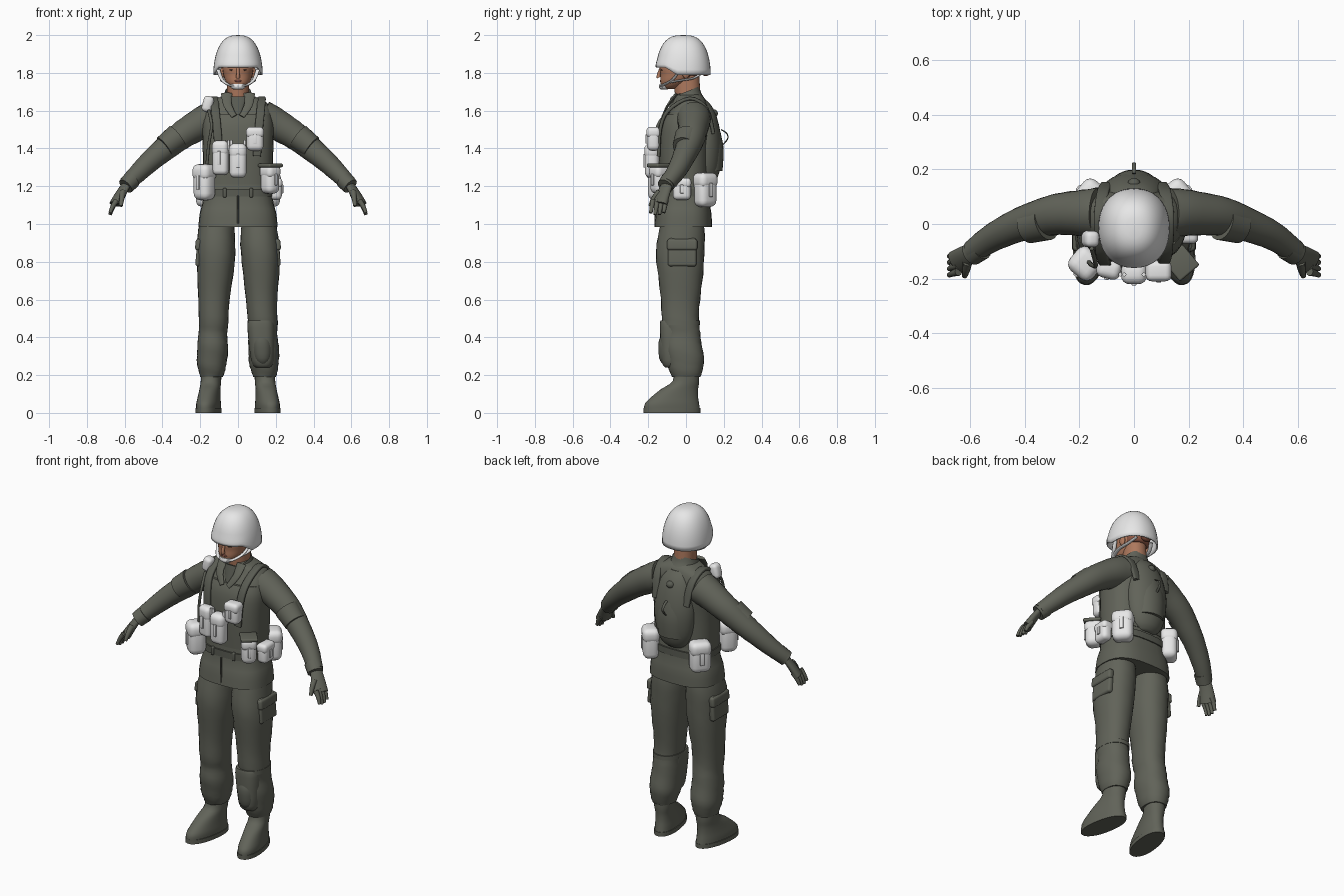
import bpy, bmesh, math
from mathutils import Vector, Matrix

if "Cube" in bpy.data.objects:
    bpy.data.objects.remove(bpy.data.objects["Cube"], do_unlink=True)

made = []
ACROSS = Vector((1, 0, 0))
DEPTH = Vector((0, 1, 0))
UP = Vector((0, 0, 1))


def material(name, *rgb):
    mat = bpy.data.materials.new(name)
    mat.use_nodes = True
    mat.diffuse_color = (*rgb, 1)
    shader = next(node for node in mat.node_tree.nodes if node.type == "BSDF_PRINCIPLED")
    shader.inputs["Base Color"].default_value = (*rgb, 1)
    return mat


OLIVE = material("olive cloth", .12, .125, .1)
WEBBING = material("dark olive webbing", .1, .105, .085)
WHITE = material("white gear", .8, .8, .8)
SKIN = material("skin", .42, .19, .11)
LIPS = material("lips", .3, .1, .08)
HAIR = material("auburn hair", .28, .1, .06)
DARK = material("dark eyes", .05, .03, .02)


def finish(name, bm, mat):
    bmesh.ops.remove_doubles(bm, verts=bm.verts, dist=1e-5)
    bmesh.ops.recalc_face_normals(bm, faces=bm.faces)
    mesh = bpy.data.meshes.new(name)
    bm.to_mesh(mesh)
    bm.free()
    mesh.materials.append(mat)
    part = bpy.data.objects.new(name, mesh)
    bpy.context.collection.objects.link(part)
    made.append(part)
    return part


def smoothed(rings, steps):
    # Catmull-Rom curve through the given sections
    rings = [Vector(ring) for ring in rings]
    rings = [rings[0], *rings, rings[-1]]
    result = []
    for a, b, c, d in zip(rings, rings[1:], rings[2:], rings[3:]):
        for step in range(steps):
            t = step / steps
            bend = (a * 2 - b * 5 + c * 4 - d) * t + (b * 3 - a - c * 3 + d) * t * t
            result.append(b + (c - a + bend) * t / 2)
    return result + [rings[-1]]


def sweep(name, rings, mat, frame, sides, steps, square, cap=True, tilt=0, fold=0):
    """Skin superellipse sections, each holding centre, half width and half depth."""
    rings = smoothed(rings, steps)
    bm = bmesh.new()
    loops = []
    for i, ring in enumerate(rings):
        ahead, behind = rings[min(i + 1, len(rings) - 1)], rings[max(i - 1, 0)]
        u, v = frame(Vector(ahead[:3]) - Vector(behind[:3]))
        loop = []
        for k in range(sides):
            angle = math.tau * k / sides
            cos, sin = math.cos(angle), math.sin(angle)
            ripple = 1 + fold * math.sin(i * 2 + 2 * angle) * math.sin(3 * angle + i)
            across = math.copysign(abs(cos) ** (2 / square), cos) * ring[3] * ripple
            along = math.copysign(abs(sin) ** (2 / square), sin) * ring[4] * ripple
            loop.append(bm.verts.new(Vector(ring[:3]) + u * across + v * along + UP * tilt * sin))
        loops.append(loop)
    for low, high in zip(loops, loops[1:]):
        for k in range(sides):
            bm.faces.new((low[k - 1], low[k], high[k], high[k - 1]))
    if cap:
        bm.faces.new(loops[0])
        bm.faces.new(loops[-1])
    return finish(name, bm, mat)


def stack(name, sections, mat, x=0, slope=0, sides=28, steps=3, square=2.2, **options):
    """Level sections given as (y, z, half width, half depth)."""
    rings = [(x + slope * z, y, z, width, depth) for y, z, width, depth in sections]
    return sweep(name, rings, mat, lambda way: (ACROSS, DEPTH), sides, steps, square, **options)


def tube(name, points, mat, start, end=None, flat=1, across=None, mirror=1, sides=16, square=2, **options):
    """Tapering tube along a path; mirror is -1 for the right side."""
    end = end or start
    rings = []
    for i, (x, y, z) in enumerate(points):
        width = start + (end - start) * i / (len(points) - 1)
        rings.append((x * mirror, y, z, width, width * flat))

    def frame(way):
        way.normalize()
        u = across or way.cross(UP)
        u = (u - way * u.dot(way)).normalized()
        return u, u.cross(way)
    return sweep(name, rings, mat, frame, sides, 4, square, **options)


def box(name, place, size, mat, turn=0, lean=0):
    bm = bmesh.new()
    bmesh.ops.create_cube(bm, size=1, matrix=Matrix.Diagonal((*size, 1)))
    bmesh.ops.bevel(bm, geom=bm.edges[:], offset=min(size) * .38, segments=4, profile=.5, affect="EDGES")
    spin = Matrix.Rotation(math.radians(turn), 4, "Z") @ Matrix.Rotation(math.radians(lean), 4, "Y")
    bm.transform(Matrix.Translation(place) @ spin)
    return finish(name, bm, mat)


def ball(name, place, size, mat):
    bm = bmesh.new()
    bmesh.ops.create_uvsphere(bm, u_segments=20, v_segments=12, radius=1,
                              matrix=Matrix.Translation(place) @ Matrix.Diagonal((*size, 1)))
    return finish(name, bm, mat)


def pouch(name, place, width, depth, height, turn=0):
    place = Vector(place)
    outward = Matrix.Rotation(math.radians(turn), 3, "Z") @ -DEPTH
    box(name, place, (width, depth, height), WHITE, turn)
    box(name + "_flap", place + UP * height * .28, (width * 1.05, depth * 1.08, height * .46), WHITE, turn)
    box(name + "_tab", place + outward * depth * .54, (width * .2, .01, height * .4), WHITE, turn)


# Jacket, vest, belt and collar
stack("jacket", [(-.015, .985, .21, .153), (-.012, 1.06, .202, .146), (-.01, 1.15, .183, .13),
                 (-.01, 1.4, .18, .12), (0, 1.5, .185, .125), (.015, 1.58, .183, .11),
                 (.025, 1.64, .155, .085), (.02, 1.67, .1, .075), (.01, 1.69, .06, .06)], OLIVE, square=2.7)
stack("vest", [(-.01, 1.21, .183, .13), (-.01, 1.4, .187, .135), (0, 1.52, .19, .135), (.01, 1.58, .178, .12)],
      OLIVE, square=2.6)
stack("belt", [(-.01, z, .188, .137) for z in (1.145, 1.185)], WEBBING, square=2.7)
box("jacket_placket", (0, -.162, 1.07), (.01, .01, .16), WEBBING, turn=0)
stack("collar", [(.01, 1.62, .105, .1), (0, 1.66, .082, .082), (0, 1.7, .07, .07)], OLIVE, tilt=.03, cap=False)
tube("undershirt", [(0, -.1, 1.57), (0, -.06, 1.67)], WEBBING, .01, .05, flat=.3, across=ACROSS)

for side, tag in (1, "left_"), (-1, "right_"):
    box(tag + "belt_keeper", (side * .07, -.14, 1.165), (.02, .02, .05), WEBBING)
    tube(tag + "lapel", [(.06, -.05, 1.69), (.055, -.095, 1.63), (.02, -.125, 1.57)],
         OLIVE, .03, .015, flat=.3, across=ACROSS, mirror=side)
    tube(tag + "shoulder_strap", [(.1, -.145, 1.36), (.11, -.137, 1.5), (.12, -.095, 1.6), (.125, .02, 1.665),
                                  (.115, .11, 1.61), (.1, .145, 1.48)],
         WEBBING, .022, flat=.45, across=ACROSS, mirror=side, square=4)

    # Sleeve with its pocket and cuff
    tube(tag + "sleeve", [(.13, .04, 1.56), (.21, .04, 1.525), (.31, .03, 1.46), (.41, 0, 1.38),
                          (.51, -.045, 1.29), (.59, -.1, 1.21)],
         OLIVE, .093, .042, mirror=side, sides=24, fold=.025)
    tube(tag + "sleeve_pocket", [(.32, .01, 1.462), (.39, -.01, 1.408)], OLIVE, .07, .062, mirror=side, sides=24)
    tube(tag + "cuff", [(.56, -.085, 1.235), (.595, -.11, 1.2)], OLIVE, .047, .044, mirror=side)

    # Gloved hand
    tube(tag + "palm", [(.59, -.1, 1.21), (.62, -.12, 1.16), (.648, -.14, 1.105)],
         OLIVE, .034, .046, flat=.55, mirror=side)
    for finger in range(4):
        base = Vector((.643, -.106 - finger * .023, 1.125))
        reach = Vector((.034, -.012, -.065 - .012 * math.sin(finger)))
        tube(tag + "finger", [base, base + reach * .5 + ACROSS * .004, base + reach],
             OLIVE, .015, .009, mirror=side, sides=10)
    tube(tag + "thumb", [(.61, -.14, 1.17), (.615, -.17, 1.135), (.62, -.19, 1.095)],
         OLIVE, .018, .01, mirror=side, sides=10)

    # Trouser leg with its cargo pocket
    stack(tag + "trouser_leg", [(y, z, width, width * 1.25) for y, z, width in (
        (-.02, 1.04, .085), (-.025, .93, .1), (-.03, .8, .101), (-.03, .6, .083), (-.028, .48, .078),
        (-.02, .42, .076), (-.015, .35, .081), (-.005, .28, .08), (0, .23, .072), (0, .19, .06))],
        OLIVE, x=side * .147, slope=side * -.035, fold=.035)
    box(tag + "cargo_pocket", (side * .203, -.02, .85), (.035, .15, .15), OLIVE, lean=side * -5)
    box(tag + "cargo_flap", (side * .208, -.02, .89), (.036, .16, .06), OLIVE, lean=side * -5)

    # Boot turned slightly outward
    boot = stack(tag + "boot", [(-.075, .02, .06, .15), (-.075, .05, .06, .145), (-.06, .085, .056, .125),
                                (-.035, .125, .053, .1), (0, .17, .053, .07), (0, .25, .055, .07)], OLIVE)
    sole = stack(tag + "boot_sole", [(-.075, z, .064, .152) for z in (0, .025)], OLIVE)
    for part in (boot, sole):
        part.data.transform(Matrix.Translation(ACROSS * side * .143) @ Matrix.Rotation(side * .17, 4, "Z"))

# Knee pad on the left leg only
stack("knee_pad", [(-.05, .24, .04, .06), (-.05, .28, .062, .08), (-.055, .45, .073, .083), (-.055, .49, .065, .08)],
      OLIVE, x=.143, slope=-.045, square=2.8)
stack("knee_cap", [(-.07, .26, .03, .055), (-.078, .29, .05, .064), (-.082, .37, .055, .064), (-.075, .41, .04, .055)],
      WEBBING, x=.143, slope=-.045)
stack("knee_strap", [(-.027, z, .081, .102) for z in (.465, .49)], OLIVE, x=.13)

# Head, face and neck
stack("neck", [(.015, 1.6, .06, .065), (0, 1.8, .058, .07)], SKIN)
stack("head", [(-.09, 1.715, .022, .03), (-.08, 1.728, .045, .05), (-.06, 1.755, .066, .076),
               (-.04, 1.79, .077, .095), (-.034, 1.83, .083, .104), (-.02, 1.9, .08, .1)], SKIN)
tube("nose", [(0, -.143, 1.775), (0, -.145, 1.788), (0, -.13, 1.835)], SKIN, .012, .007, across=ACROSS)
ball("mouth", (0, -.132, 1.757), (.02, .007, .006), LIPS)
stack("hair_back", [(.035, 1.785, .06, .04), (.03, 1.8, .068, .06), (.02, 1.86, .075, .07)], HAIR)
ball("hair_bun", (0, .105, 1.805), (.03, .025, .022), HAIR)
for side, tag in (1, "left_"), (-1, "right_"):
    ball(tag + "ear", (side * .083, 0, 1.8), (.012, .02, .03), SKIN)
    ball(tag + "eye", (side * .033, -.128, 1.815), (.012, .006, .004), DARK)
    box(tag + "eyebrow", (side * .033, -.131, 1.832), (.03, .008, .004), HAIR, turn=side * 15)
    tube(tag + "front_chin_strap", [(.104, -.035, 1.815), (.085, -.07, 1.765), (.047, -.122, 1.735), (0, -.133, 1.73)],
         WHITE, .011, flat=.5, mirror=side)
    tube(tag + "rear_chin_strap", [(.05, .085, 1.8), (.074, .04, 1.772), (.085, -.03, 1.76), (.07, -.085, 1.75)],
         WHITE, .011, flat=.5, mirror=side)
stack("chin_cup", [(-.115, 1.713, .025, .02), (-.12, 1.725, .04, .024), (-.12, 1.742, .034, .02)], WHITE)

# Helmet: a rounded dome whose rim rises at the front
dome = []
for step in range(13):
    angle = math.pi / 2 * step / 12
    spread = abs(math.cos(angle))
    dome.append((-.015, 1.79 + .21 * math.sin(angle), .131 * spread ** .75, .146 * spread ** .68))
helmet = stack("helmet", dome, WHITE, sides=36, steps=1, cap=False)
for vert in helmet.data.vertices:
    front = max(0, min(1, (-vert.co.y - .05) / .06))
    vert.co.z += max(0, 1.87 - vert.co.z) * front / 2
helmet.modifiers.new("shell", "SOLIDIFY").thickness = .008

# Back pack with seam, valve and carry loop
stack("back_pack", [(.1, 1.2, .05, .03), (.1, 1.23, .085, .06), (.1, 1.3, .115, .082), (.1, 1.42, .128, .09),
                    (.095, 1.53, .115, .078), (.09, 1.61, .085, .055), (.08, 1.655, .05, .03)], OLIVE, square=2)
stack("pack_panel", [(.13, 1.28, .085, .063), (.13, 1.42, .09, .067), (.11, 1.6, .05, .04)], OLIVE, square=2)
ball("pack_valve", (0, .145, 1.585), (.024, .024, .022), WEBBING)
tube("carry_loop", [(0, .185, 1.5), (0, .215, 1.48), (0, .22, 1.45), (0, .185, 1.41)],
     WEBBING, .008, flat=.4, across=ACROSS)

# White gear on the chest and belt
pouch("chest_pouch", (.09, -.172, 1.45), .09, .07, .125)
pouch("centre_pouch", (0, -.18, 1.335), .09, .075, .18)
pouch("magazine_pouch", (-.092, -.165, 1.35), .085, .065, .18, turn=-14)
pouch("right_canteen", (-.178, -.145, 1.22), .105, .1, .19, turn=-40)
pouch("left_front_pouch", (.17, -.14, 1.235), .085, .09, .15, turn=40)
box("left_pouch_cover", (.172, -.142, 1.31), (.095, .1, .02), OLIVE, turn=40)
pouch("left_side_pouch", (.2, -.022, 1.185), .095, .065, .115, turn=90)
for side, tag in (1, "left_"), (-1, "right_"):
    pouch(tag + "rear_canteen", (side * .165, .102, 1.18), .115, .09, .18, turn=side * 130)
for x in (-.05, -.035, .035):
    stack("pouch_rod", [(-.185, z, .007, .007) for z in (1.39, 1.445)], WHITE, x=x, sides=10)

# Shoulder radio with its cable
box("shoulder_radio", (-.16, -.055, 1.635), (.055, .06, .085), WHITE, lean=15)
tube("radio_cable", [(-.155, -.09, 1.6), (-.14, -.15, 1.52), (-.155, -.15, 1.42), (-.165, -.14, 1.31)],
     WEBBING, .008, across=ACROSS)

# Smooth shading with kept hard edges
bpy.ops.object.select_all(action="DESELECT")
for part in made:
    part.select_set(True)
bpy.context.view_layer.objects.active = made[0]
bpy.ops.object.shade_smooth_by_angle(angle=math.radians(45))
